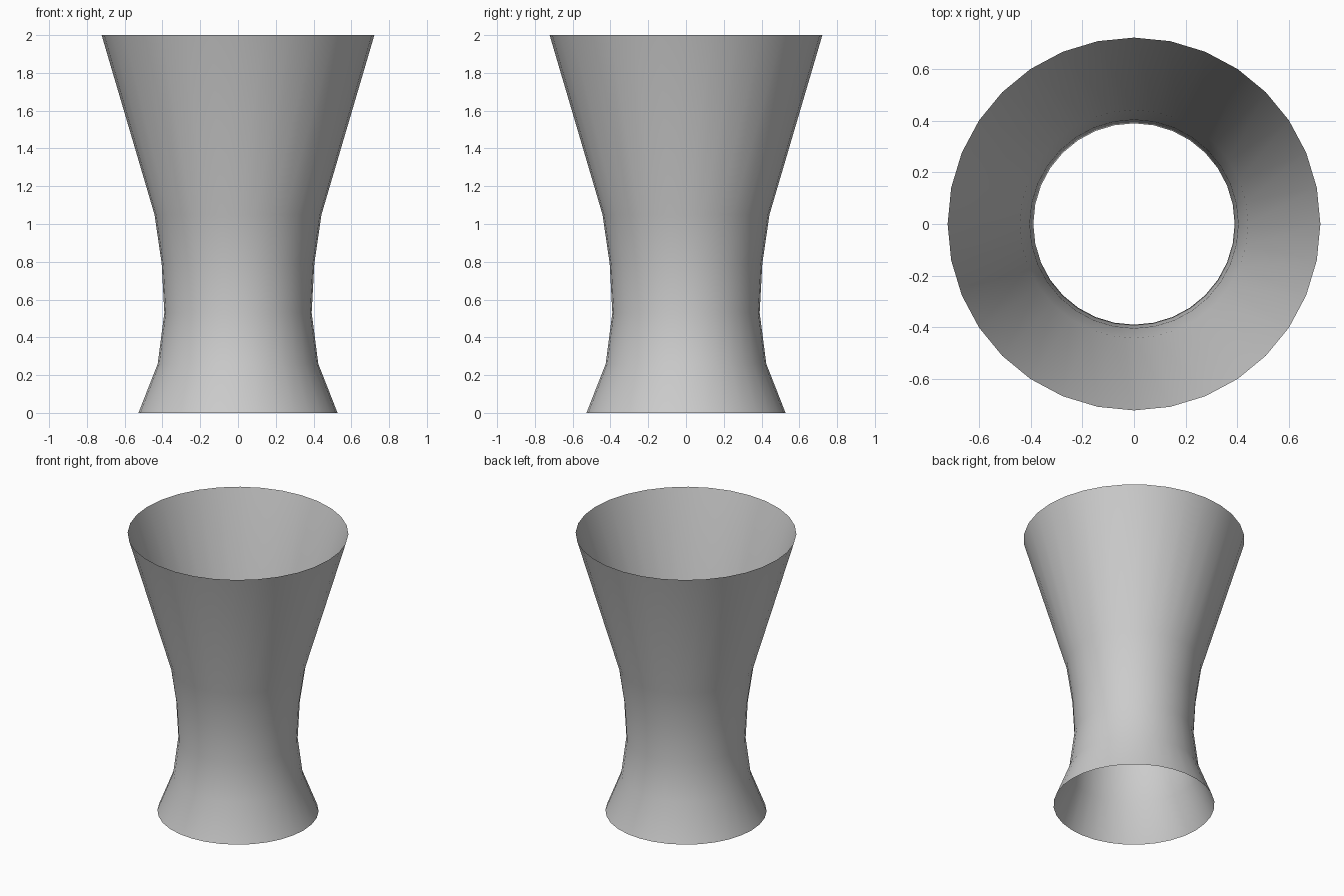
import bpy
import bmesh
from math import cos, sin, tau

if "Cube" in bpy.data.objects:
    bpy.data.objects.remove(bpy.data.objects["Cube"], do_unlink=True)

SIDES = 32

# Plain grey material
grey = bpy.data.materials.new("light grey")
grey.use_nodes = True
colour = (0.6, 0.6, 0.6, 1)
grey.diffuse_color = colour
grey.node_tree.nodes["Principled BSDF"].inputs["Base Color"].default_value = colour

# Profile of the flared tube: radius, height
profile = [(0.527, 0), (0.425, 0.26), (0.39, 0.53),
           (0.404, 0.79), (0.442, 1.05), (0.722, 2)]

# Thin open wall, without caps
bm = bmesh.new()
rings = [[bm.verts.new((r * cos(tau * i / SIDES), r * sin(tau * i / SIDES), z))
          for i in range(SIDES)] for r, z in profile]
for low, high in zip(rings, rings[1:]):
    for i in range(SIDES):
        j = (i + 1) % SIDES
        bm.faces.new((low[i], low[j], high[j], high[i])).smooth = True

mesh = bpy.data.meshes.new("flared_tube")
bm.to_mesh(mesh)
bm.free()
mesh.materials.append(grey)
tube = bpy.data.objects.new("flared_tube", mesh)
bpy.context.collection.objects.link(tube)
